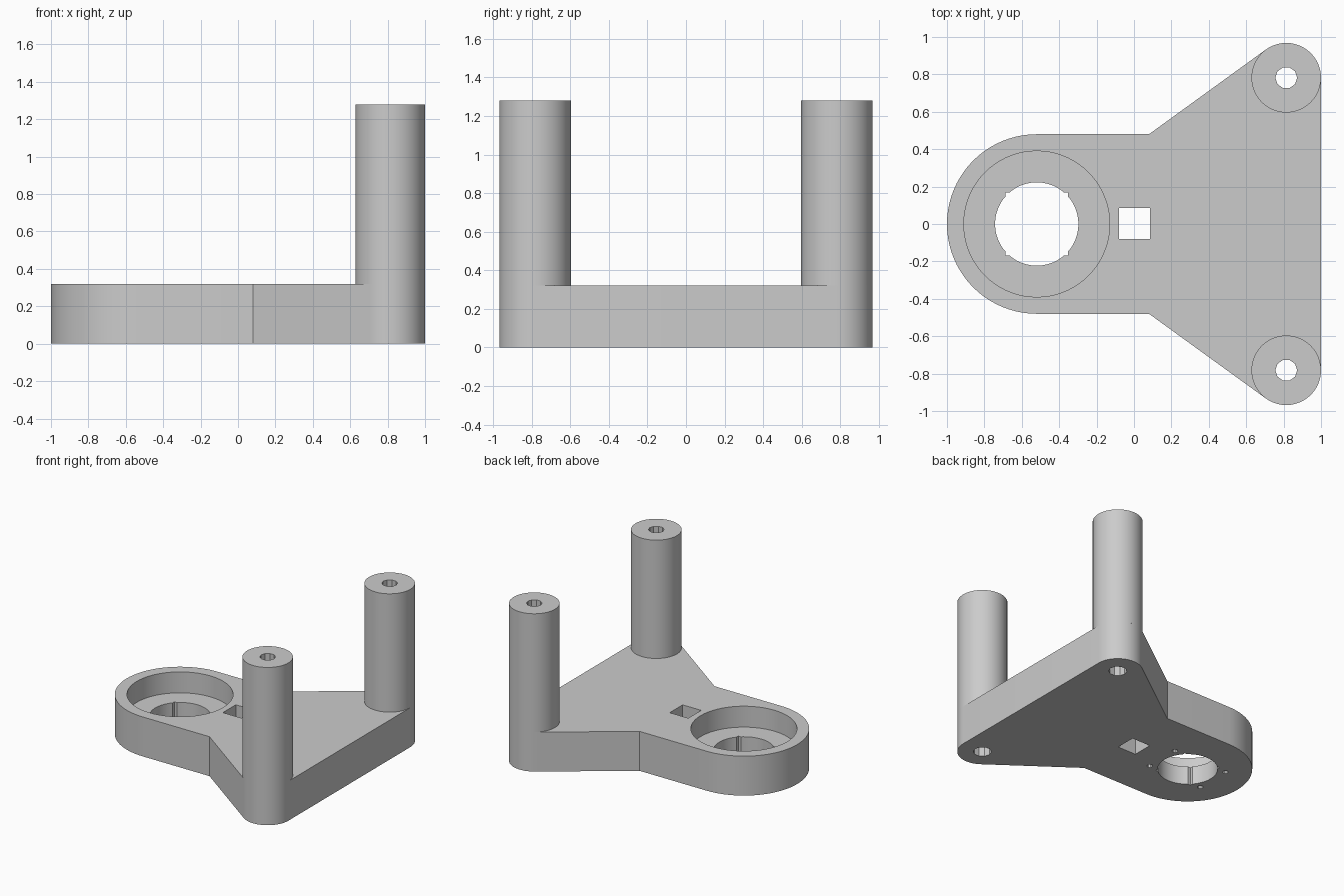
import bpy
import bmesh
import math

old = bpy.data.objects.get("Cube")
if old:
    bpy.data.objects.remove(old)

BASE_H, POST_H = 0.32, 1.28
HEAD_X, HEAD_R = -0.52, 0.48
POST_X, POST_Y, POST_R = 0.814, 0.782, 0.186
NECK_X = 0.08
FLOOR_Z = 0.15

grey = bpy.data.materials.new("plain grey")
grey.use_nodes = True
grey.diffuse_color = (0.6, 0.6, 0.6, 1)
grey.node_tree.nodes["Principled BSDF"].inputs["Base Color"].default_value = (0.6, 0.6, 0.6, 1)


def arc(cx, cy, r, start, end, steps):
    """Points on an arc, angles in radians."""
    return [(cx + r * math.cos(start + (end - start) * i / steps),
             cy + r * math.sin(start + (end - start) * i / steps))
            for i in range(steps + 1)]


def circle(cx, cy, r, sides):
    return arc(cx, cy, r, 0, math.tau, sides)[:-1]


def square(cx, cy, h):
    return [(cx - h, cy - h), (cx + h, cy - h), (cx + h, cy + h), (cx - h, cy + h)]


def prism(name, outline, z0, z1):
    """Extrude a closed outline from z0 to z1."""
    bm = bmesh.new()
    face = bm.faces.new([bm.verts.new((x, y, z0)) for x, y in outline])
    top = bmesh.ops.extrude_face_region(bm, geom=[face])["geom"]
    verts = [v for v in top if isinstance(v, bmesh.types.BMVert)]
    bmesh.ops.translate(bm, verts=verts, vec=(0, 0, z1 - z0))
    bmesh.ops.recalc_face_normals(bm, faces=bm.faces)
    mesh = bpy.data.meshes.new(name)
    bm.to_mesh(mesh)
    bm.free()
    mesh.materials.append(grey)
    obj = bpy.data.objects.new(name, mesh)
    bpy.context.collection.objects.link(obj)
    return obj


def activate(obj):
    bpy.ops.object.select_all(action="DESELECT")
    obj.select_set(True)
    bpy.context.view_layer.objects.active = obj


def cut(obj, outline, z0, z1):
    """Remove a prism from the object."""
    cutter = prism("cutter", outline, z0, z1)
    cutter.hide_render = True
    mod = obj.modifiers.new("cut", "BOOLEAN")
    mod.operation = "DIFFERENCE"
    mod.solver = "EXACT"
    mod.object = cutter
    activate(obj)
    bpy.ops.object.modifier_apply(modifier=mod.name)
    bpy.data.objects.remove(cutter)


def finish(obj):
    activate(obj)
    bpy.ops.object.shade_smooth_by_angle(angle=math.radians(25))


# Base plate: round head, straight neck, flanks tangent to the post corners
dx, dy = POST_X - NECK_X, POST_Y - HEAD_R
flank = math.atan2(dy, dx) + math.asin(POST_R / math.hypot(dx, dy))
upper = arc(POST_X, POST_Y, POST_R, 0, flank + math.pi / 2, 16)
upper.append((NECK_X, HEAD_R))
upper += arc(HEAD_X, 0, HEAD_R, math.pi / 2, math.pi, 20)
lower = [(x, -y) for x, y in reversed(upper[:-1])]
base = prism("base_plate", upper + lower, 0, BASE_H)

# Head: round recess, through bore with four corner notches
cut(base, circle(HEAD_X, 0, 0.39, 72), FLOOR_Z, 0.5)
cut(base, circle(HEAD_X, 0, 0.223, 48), -0.1, 0.5)
cut(base, square(HEAD_X, 0, 0.168), -0.1, 0.5)

# Square window in the neck
cut(base, square(0.003, 0.003, 0.083), -0.1, 0.5)

# Small blind holes under the head
for sx in (-1, 1):
    for sy in (-1, 1):
        cut(base, circle(HEAD_X + sx * 0.245, sy * 0.145, 0.022, 10), -0.1, 0.08)

# Posts with screw holes, wider at the underside
for side, name in ((-1, "right_post"), (1, "left_post")):
    y = side * POST_Y
    bore = circle(POST_X, y, 0.058, 10)
    cut(base, bore, -0.1, 0.5)
    cut(base, circle(POST_X, y, 0.068, 10), -0.1, 0.12)
    post = prism(name, circle(POST_X, y, POST_R, 48), BASE_H, POST_H)
    cut(post, bore, 0.2, 1.5)
    finish(post)

finish(base)
